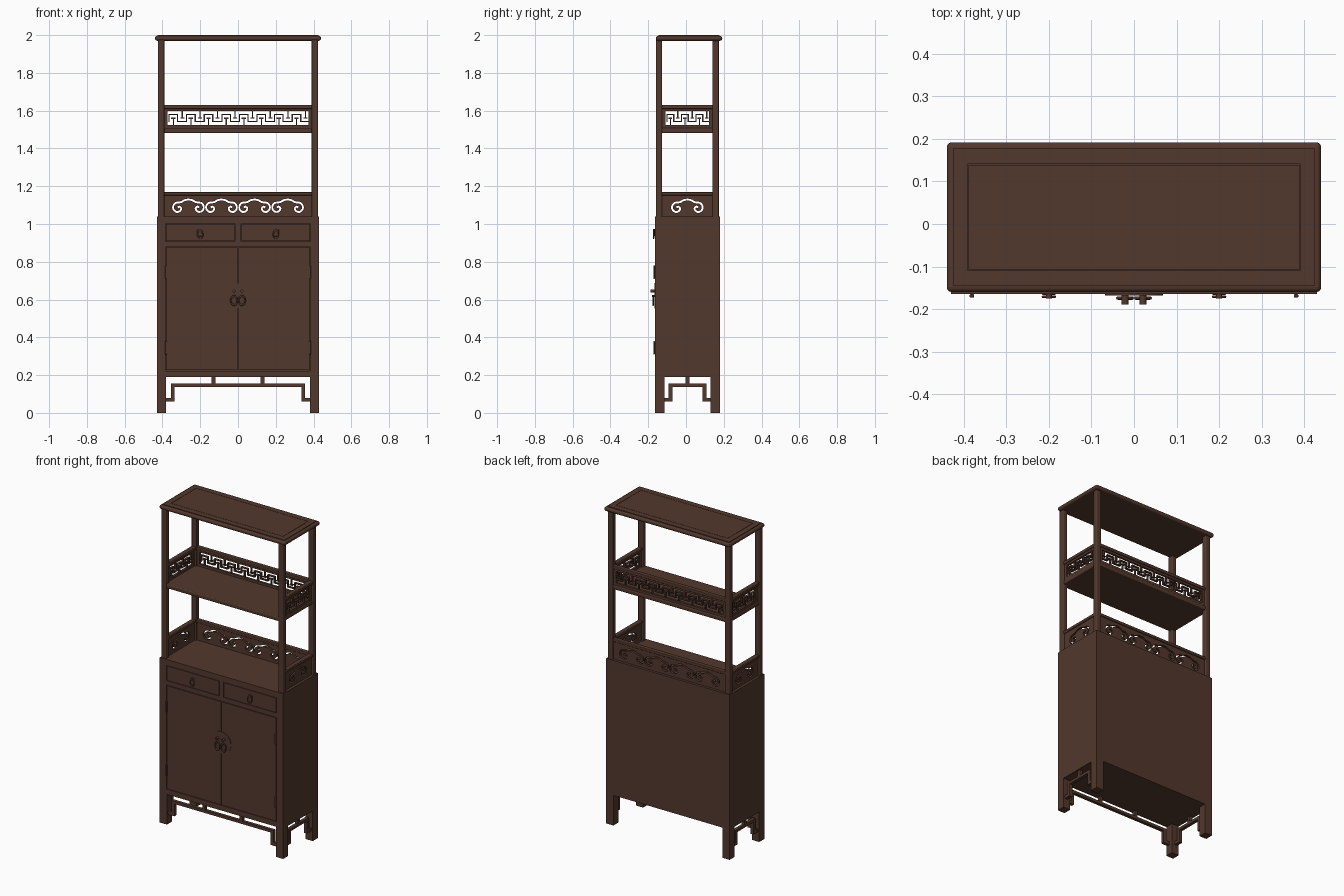
import bpy, math
from mathutils import Vector, Matrix

if "Cube" in bpy.data.objects:
    bpy.data.objects.remove(bpy.data.objects["Cube"])

wood = bpy.data.materials.new("dark brown wood")
wood.use_nodes = True
BROWN = (0.085, 0.04, 0.026, 1)
wood.diffuse_color = BROWN
wood.node_tree.nodes["Principled BSDF"].inputs["Base Color"].default_value = BROWN


def finish(ob, name, bevel=0, segments=3):
    ob.name = name
    ob.data.materials.clear()
    ob.data.materials.append(wood)
    if bevel:
        mod = ob.modifiers.new("rounded", 'BEVEL')
        mod.width, mod.segments = bevel, segments
    return ob


def box(name, x0, x1, y0, y1, z0, z1, bevel=0):
    bpy.ops.mesh.primitive_cube_add(size=1)
    ob = bpy.context.object
    ob.data.transform(Matrix.Translation(((x0 + x1) / 2, (y0 + y1) / 2, (z0 + z1) / 2))
                      @ Matrix.Diagonal((x1 - x0, y1 - y0, z1 - z0, 1)))
    return finish(ob, name, bevel)


def disc(name, x, z, r, y0, y1, sides=32):
    """Cylinder along y."""
    bpy.ops.mesh.primitive_cylinder_add(vertices=sides, radius=r, depth=y1 - y0,
                                        location=(x, (y0 + y1) / 2, z), rotation=(math.pi / 2, 0, 0))
    return finish(bpy.context.object, name)


def ring(name, x, y, z, r, thick, stretch):
    bpy.ops.mesh.primitive_torus_add(major_radius=r, minor_radius=thick, major_segments=24,
                                     minor_segments=8, location=(x, y, z), rotation=(math.pi / 2, 0, 0))
    bpy.context.object.scale.y = stretch
    bpy.ops.object.shade_smooth()
    return finish(bpy.context.object, name)


def smooth_path(pts, steps=4):
    """Catmull-Rom subdivision of an open path."""
    p = [pts[0]] + pts + [pts[-1]]
    out = []
    for a, b, c, d in zip(p, p[1:], p[2:], p[3:]):
        for i in range(steps):
            t = i / steps
            out.append(b + (c - a) * t / 2 + (a * 2 - b * 5 + c * 4 - d) * t * t / 2
                       + (b * 3 - a - c * 3 + d) * t ** 3 / 2)
    return out + [pts[-1]]


def ribbon(pts, width):
    """Closed outline around a path."""
    left, right = [], []
    for i, p in enumerate(pts):
        d = (pts[min(i + 1, len(pts) - 1)] - pts[max(i - 1, 0)]).normalized()
        n = Vector((-d.y, d.x)) * width / 2
        left.append(p + n)
        right.append(p - n)
    return left + right[::-1]


def pierced_panel(name, width, z0, z1, outlines, loc, turn):
    """Upright panel with cut-out outlines."""
    cu = bpy.data.curves.new(name, 'CURVE')
    cu.dimensions, cu.fill_mode, cu.extrude = '2D', 'BOTH', 0.007
    w, h = width / 2, (z1 - z0) / 2
    frame = [Vector(c) for c in ((-w, -h), (w, -h), (w, h), (-w, h))]
    for pts in [frame] + outlines:
        sp = cu.splines.new('POLY')
        sp.points.add(len(pts) - 1)
        for q, v in zip(sp.points, pts):
            q.co = (v.x, v.y, 0, 1)
        sp.use_cyclic_u = True
    ob = bpy.data.objects.new(name, cu)
    bpy.context.collection.objects.link(ob)
    ob.location = (loc[0], loc[1], (z0 + z1) / 2)
    ob.rotation_euler = (math.pi / 2, 0, turn)
    bpy.ops.object.select_all(action='DESELECT')
    ob.select_set(True)
    bpy.context.view_layer.objects.active = ob
    bpy.ops.object.convert(target='MESH')
    finish(bpy.context.object, name)


# Cloud-shaped slot: one half with its scroll, then mirrored
half = [Vector(c) for c in ((-.057, -.008), (-.048, -.003), (-.038, -.013), (-.046, -.027), (-.063, -.031),
                            (-.079, -.018), (-.08, .001), (-.068, .016), (-.05, .019), (-.036, .022),
                            (-.02, .031))]
cloud = smooth_path(half + [Vector((0, .034))] + [Vector((-v.x, v.y)) for v in reversed(half)])
slot = ribbon(cloud, 0.01)

# Plinth: legs
X, YF, YB = 0.43, -0.165, 0.18
for side, sx in (("right", -1), ("left", 1)):
    xa, xb = sorted((sx * X, sx * (X - 0.05)))
    box(side + "_front_leg", xa, xb, YF, YF + 0.05, 0, 0.2)
    box(side + "_back_leg", xa, xb, YB - 0.05, YB, 0, 0.2)

# Stepped aprons on the front and both sides
def apron(name, half_len, centre, struts, place):
    bars = [(-half_len + 0.02, half_len - 0.02, .138, .155)]
    for s in (-1, 1):
        bars.append((*sorted((s * half_len, s * (half_len - 0.02))), .06, .155))
        bars.append((*sorted((s * (half_len - 0.02), s * (half_len + 0.04))), .06, .08))
    bars += [(u - 0.01, u + 0.01, .15, .195) for u in struts]
    for a, b, z0, z1 in bars:
        box(name, *place(a + centre, b + centre), z0, z1)

apron("front_apron", 0.355, 0, (-.13, .13), lambda a, b: (a, b, YF + .01, YF + .03))
for sx in (-1, 1):
    xa, xb = sorted((sx * (X - .01), sx * (X - .03)))
    apron("side_apron", 0.1, 0.008, (0,), lambda a, b: (xa, xb, a, b))

# Cabinet carcass and front frame
F = YF + 0.008
box("cabinet_body", -X, X, F, YB, 0.19, 1.04)
for sx in (-1, 1):
    box("front_stile", *sorted((sx * X, sx * .383)), YF, F, .19, 1.04)
    box("drawer_front", *sorted((sx * .38, sx * .018)), YF, F, .91, 1.0)
    box("door", *sorted((sx * .38, sx * .0015)), YF, F, .226, .875)
    box("drawer_knob_plate", sx * .2 - .016, sx * .2 + .016, YF - .002, YF, .935, .972, .001)
    disc("drawer_knob", sx * .2, .967, .007, YF - .01, YF, 16)
    ring("drawer_pull", sx * .2, YF - .006, .945, .014, .003, 1.5)
    # Hinges
    for z in (.345, .745):
        box("hinge_barrel", sx * .381 - .005, sx * .381 + .005, YF - .008, YF, z - .035, z + .035, .002)
    # Door pulls
    disc("door_stud", sx * .021, .645, .008, YF - .024, YF, 16)
    ring("door_pull", sx * .021, YF - .009, .595, .017, .004, 1.4)
    disc("door_pull_pin", sx * .021, .618, .005, YF - .014, YF, 16)
box("front_top_rail", -.383, .383, YF, F, 1.003, 1.04)
box("front_middle_rail", -.383, .383, YF, F, .879, .907)
box("front_bottom_rail", -.383, .383, YF, F, .19, .223)
box("drawer_divider", -.015, .015, YF, F, .907, 1.003)
disc("round_lock_plate", 0, .62, .068, YF - .003, F, 48)

# Upper posts
PF, PB, PX = -0.143, 0.157, 0.407
for sx in (-1, 1):
    for py in (PF, PB):
        box("upper_post", sx * PX - .017, sx * PX + .017, py - .017, py + .017, 1.03, 1.975, .006)

# Middle shelf with rounded edge
box("middle_shelf", -.418, .418, -.155, .17, 1.482, 1.508, .006)

# Gallery rails over the pierced panels
for tier, z0, z1 in (("lower", 1.152, 1.17), ("upper", 1.61, 1.63)):
    box(tier + "_back_rail", -.395, .395, PB - .014, PB + .014, z0, z1, .004)
    for sx in (-1, 1):
        box(tier + "_side_rail", sx * PX - .014, sx * PX + .014, PF, PB, z0, z1, .004)

# Lower gallery: cloud panels
row = [[v + Vector((c * .175, 0)) for v in slot] for c in (-1.5, -.5, .5, 1.5)]
pierced_panel("cloud_back_panel", .79, 1.035, 1.155, row, (0, PB), 0)
for sx in (-1, 1):
    pierced_panel("cloud_side_panel", .28, 1.035, 1.155, [slot], (sx * PX, .007), sx * math.pi / 2)


# Upper gallery: key-pattern fretwork
def fret(name, centre, length, units, place):
    t, h = .006, length / 2
    lo, hi = 1.523, 1.597
    bars = [(-h - .02, h + .02, 1.505, lo), (-h - .02, h + .02, hi, 1.615),
            (-h - .02, -h, lo, hi), (h, h + .02, lo, hi)]
    p = length / units
    for i in range(units):
        u = -h + i * p
        # interlocking hooks hanging from above and rising from below
        bars += [(u + .05 * p, u + .6 * p, 1.576, 1.576 + t),
                 (u + .6 * p - t, u + .6 * p, 1.54, 1.576 + t),
                 (u + .6 * p - t, u + 1.05 * p, 1.54, 1.54 + t),
                 (u + .05 * p, u + .05 * p + t, 1.54, 1.576 + t),
                 (u + .2 * p, u + .45 * p, 1.557, 1.557 + t),
                 (u + .3 * p, u + .3 * p + t, lo, 1.557),
                 (u + .8 * p, u + .8 * p + t, 1.562, hi),
                 (u + .72 * p, u + .95 * p, 1.558, 1.558 + t)]
    for a, b, z0, z1 in bars:
        box(name, *place(max(a, -h - .02) + centre, min(b, h + .02) + centre), z0, z1)

fret("back_fret", 0, .745, 8, lambda a, b: (a, b, PB - .007, PB + .007))
for sx in (-1, 1):
    fret("side_fret", .007, .23, 3, lambda a, b: (sx * PX - .007, sx * PX + .007, a, b))

# Top board: rounded slab with a thin groove around the centre panel
slab = box("top_board", -.44, .44, -.16, .192, 1.97, 1.996, .012)
for x0, x1, y0, y1 in ((-.425, -.391, -.145, .177), (.391, .425, -.145, .177),
                       (-.391, .391, -.145, -.109), (-.391, .391, .141, .177),
                       (-.389, .389, -.107, .139)):
    box("top_frame", x0, x1, y0, y1, 1.99, 2.0)
